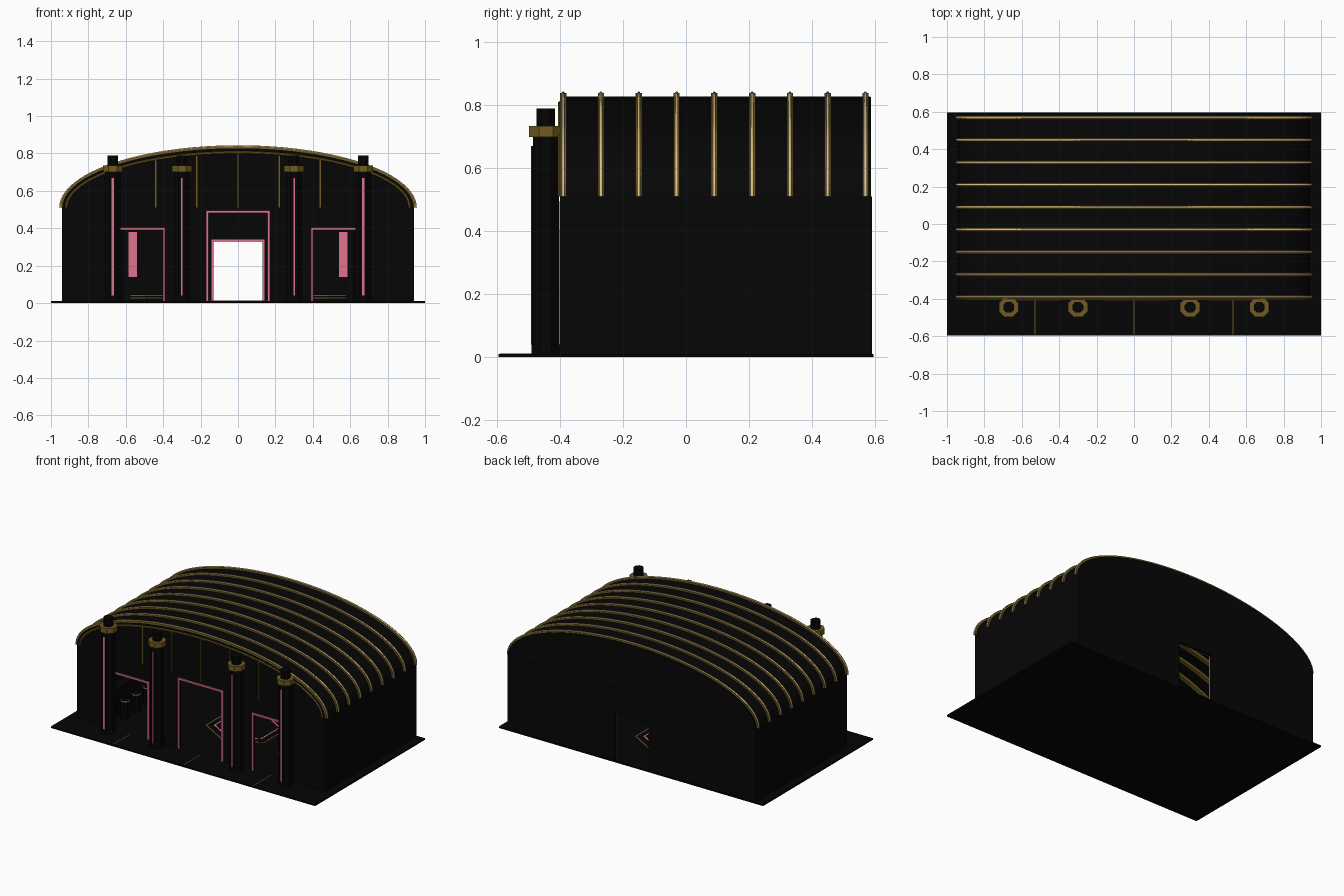
import bpy, bmesh, math
from mathutils import Vector

if "Cube" in bpy.data.objects:
    bpy.data.objects.remove(bpy.data.objects["Cube"])


def material(name, rgb):
    m = bpy.data.materials.new(name)
    m.diffuse_color = (*rgb, 1)
    m.use_nodes = True
    m.node_tree.nodes["Principled BSDF"].inputs["Base Color"].default_value = m.diffuse_color
    return m


CHARCOAL = material("charcoal", (0.0018, 0.0018, 0.0018))
BLACK = material("black", (0.0014, 0.0014, 0.0014))
GOLD = material("gold", (0.16, 0.105, 0.016))
CREAM = material("pale gold", (0.75, 0.56, 0.26))
PINK = material("pink", (0.75, 0.17, 0.27))

SPRING, HALF, RISE = 0.51, 0.94, 0.318   # roof springing height and half-ellipse radii
FRONT, BACK = -0.40, 0.59
SEG = 48


def finish(name, bm, mat, smooth=False):
    bmesh.ops.recalc_face_normals(bm, faces=bm.faces)
    me = bpy.data.meshes.new(name)
    bm.to_mesh(me)
    bm.free()
    me.materials.append(mat)
    ob = bpy.data.objects.new(name, me)
    bpy.context.collection.objects.link(ob)
    if smooth:
        bpy.ops.object.select_all(action='DESELECT')
        ob.select_set(True)
        bpy.context.view_layer.objects.active = ob
        bpy.ops.object.shade_smooth_by_angle(angle=math.radians(50))
    return ob


def box(name, x, y, z, mat):
    bm = bmesh.new()
    bmesh.ops.create_cube(bm, size=1)
    for v in bm.verts:
        for i, (lo, hi) in enumerate((x, y, z)):
            v.co[i] = hi if v.co[i] > 0 else lo
    return finish(name, bm, mat)


def loft(name, rings, mat, smooth=False):
    """Skin equal-length closed rings and cap both ends."""
    bm = bmesh.new()
    vs = [[bm.verts.new(p) for p in r] for r in rings]
    n = len(rings[0])
    for a, b in zip(vs, vs[1:]):
        for i in range(n):
            j = (i + 1) % n
            bm.faces.new((a[i], a[j], b[j], b[i]))
    bm.faces.new(vs[0])
    bm.faces.new(vs[-1])
    return finish(name, bm, mat, smooth)


def ngon(cx, cy, z, r, n):
    """Regular polygon; r is the distance from centre to a side."""
    c = r / math.cos(math.pi / n)
    return [(cx + c * math.cos((i + .5) * math.tau / n),
             cy + c * math.sin((i + .5) * math.tau / n), z) for i in range(n)]


def drum(name, cx, cy, z0, z1, r, n, mat):
    return loft(name, [ngon(cx, cy, z, r, n) for z in (z0, z1)], mat)


def arch_points(a, b):
    return [(a * math.cos(math.pi * i / SEG), SPRING + b * math.sin(math.pi * i / SEG))
            for i in range(SEG + 1)]


def arch_sweep(name, a, b, y, section, mat):
    """Sweep a (radial, y) section along a half ellipse."""
    rings = []
    for i, (x, z) in enumerate(arch_points(a, b)):
        t = math.pi * i / SEG
        n = Vector((math.cos(t) / a, 0, math.sin(t) / b)).normalized()
        rings.append([Vector((x, y + dy, z)) + r * n for r, dy in section])
    return loft(name, rings, mat, smooth=True)


def rect(r0, r1, w):
    return [(r0, -w), (r1, -w), (r1, w), (r0, w)]


def disc(r, sides):
    return [(r * math.cos(k * math.tau / sides), r * math.sin(k * math.tau / sides))
            for k in range(sides)]


def gable(name, y0, y1, a, b):
    return loft(name, [[(x, y, z) for x, z in arch_points(a, b)] for y in (y0, y1)], CHARCOAL)


def pierced_wall(name, y, openings):
    """Wall made of piers and lintels around (x0, x1, height) openings."""
    x = -HALF
    for x0, x1, h in openings:
        box(name + "_pier", (x, x0), y, (0.01, SPRING), CHARCOAL)
        box(name + "_lintel", (x0, x1), y, (h, SPRING), CHARCOAL)
        x = x1
    box(name + "_pier", (x, HALF), y, (0.01, SPRING), CHARCOAL)


def door_frame(name, x0, x1, h, y, w=0.01):
    box(name + "_left", (x0 - w / 2, x0 + w / 2), y, (0.01, h), PINK)
    box(name + "_right", (x1 - w / 2, x1 + w / 2), y, (0.01, h), PINK)
    box(name + "_top", (x0 - w / 2, x1 + w / 2), y, (h - w / 2, h + w / 2), PINK)


# Ground slab and walls
box("floor_slab", (-1, 1), (-0.595, 0.595), (0, 0.01), BLACK)
doors = [(-0.665, -0.395, 0.395), (-0.165, 0.165, 0.485), (0.395, 0.665, 0.395)]
pierced_wall("front_wall", (FRONT, FRONT + 0.02), doors)
pierced_wall("back_wall", (BACK - 0.02, BACK), [(-0.13, 0.13, 0.33)])
for s in (-1, 1):
    box("side_wall", sorted((s * 0.92, s * HALF)), (FRONT, BACK), (0.01, SPRING), CHARCOAL)
gable("front_gable", FRONT, FRONT + 0.02, 0.93, 0.31)
gable("back_gable", BACK - 0.02, BACK - 0.003, 0.938, 0.316)

# Vaulted roof shell
outer, inner = arch_points(HALF, RISE), arch_points(HALF - 0.01, RISE - 0.01)
loft("roof_shell", [[(o[0], FRONT, o[1]), (o[0], 0.585, o[1]),
                     (i[0], 0.585, i[1]), (i[0], FRONT, i[1])]
                    for o, i in zip(outer, inner)], CHARCOAL, smooth=True)

# Roof ribs with pale light tubes on top, ceiling ribs below, front arch trim
for k in range(9):
    y = -0.39 + 0.12 * k
    arch_sweep("roof_rib", HALF, RISE, y, rect(-0.002, 0.011, 0.010), GOLD)
    arch_sweep("rib_light", HALF + 0.011, RISE + 0.011, y, disc(0.005, 8), CREAM)
    if 0 < k < 8:
        arch_sweep("ceiling_rib", HALF, RISE, y, rect(-0.028, -0.009, 0.014), GOLD)
arch_sweep("front_arch_trim", 0.918, 0.296, FRONT - 0.001, disc(0.007, 6), GOLD)

# Gable seams
for x, top in ((0, 0.80), (0.22, 0.79), (-0.22, 0.79), (0.44, 0.765), (-0.44, 0.765)):
    box("gable_seam", (x - 0.004, x + 0.004), (FRONT - 0.007, FRONT + 0.002), (SPRING, top), GOLD)

# Door frames
for x0, x1, h in doors:
    door_frame("front_door_frame", x0, x1, h + 0.003, (FRONT - 0.009, FRONT + 0.002), 0.012)
door_frame("back_door_frame", -0.136, 0.136, 0.336, (BACK - 0.028, BACK - 0.02))

# Paving lines
for x in (-0.53, 0, 0.53):
    box("paving_line", (x - 0.003, x + 0.003), (-0.59, FRONT), (0.009, 0.012), GOLD)

# Front columns
for x in (-0.67, -0.30, 0.30, 0.67):
    y = -0.445
    drum("column_shaft", x, y, 0.01, 0.70, 0.041, 8, BLACK)
    drum("column_base", x, y, 0.01, 0.04, 0.045, 8, BLACK)
    drum("column_collar", x, y, 0.70, 0.735, 0.053, 8, GOLD)
    drum("column_finial", x, y, 0.73, 0.79, 0.029, 8, BLACK)
    w = 0.006 if abs(x) > 0.5 else 0.004
    box("column_fin", (x - w, x + w), (y - 0.045, y - 0.03), (0.04, 0.67), BLACK)
    box("column_light", (x - w, x + w), (y - 0.0465, y - 0.045), (0.04, 0.67), PINK)

# Hexagonal floor inlay: thin stacked plates leave a gold and a pink outline
for i, (r, mat) in enumerate(((0.225, GOLD), (0.216, BLACK), (0.180, PINK), (0.170, BLACK))):
    drum("floor_inlay", 0, 0.1, 0.009, 0.0115 + 0.001 * i, r, 6, mat)

# Interior furniture, mirrored left and right
for s in (-1, 1):
    box("cabinet", sorted((s * 0.38, s * 0.62)), (0.47, 0.57), (0.01, 0.39), CHARCOAL)
    box("cabinet_light", sorted((s * 0.54, s * 0.585)), (0.463, 0.47), (0.14, 0.38), PINK)
    # Low plinth with gold edging
    drum("plinth", s * 0.49, -0.10, 0.01, 0.045, 0.085, 6, BLACK)
    for z in (0.025, 0.038):
        drum("plinth_trim", s * 0.49, -0.10, z, z + 0.006, 0.088, 6, GOLD)
    # Bar counter and stools
    box("counter", sorted((s * 0.75, s * 0.82)), (-0.25, 0.35), (0.01, 0.2), BLACK)
    for y in (-0.22, -0.10, 0.02):
        drum("stool", s * 0.70, y, 0.01, 0.134, 0.027, 8, BLACK)
        drum("stool_rim", s * 0.70, y, 0.126, 0.131, 0.029, 8, CREAM)
